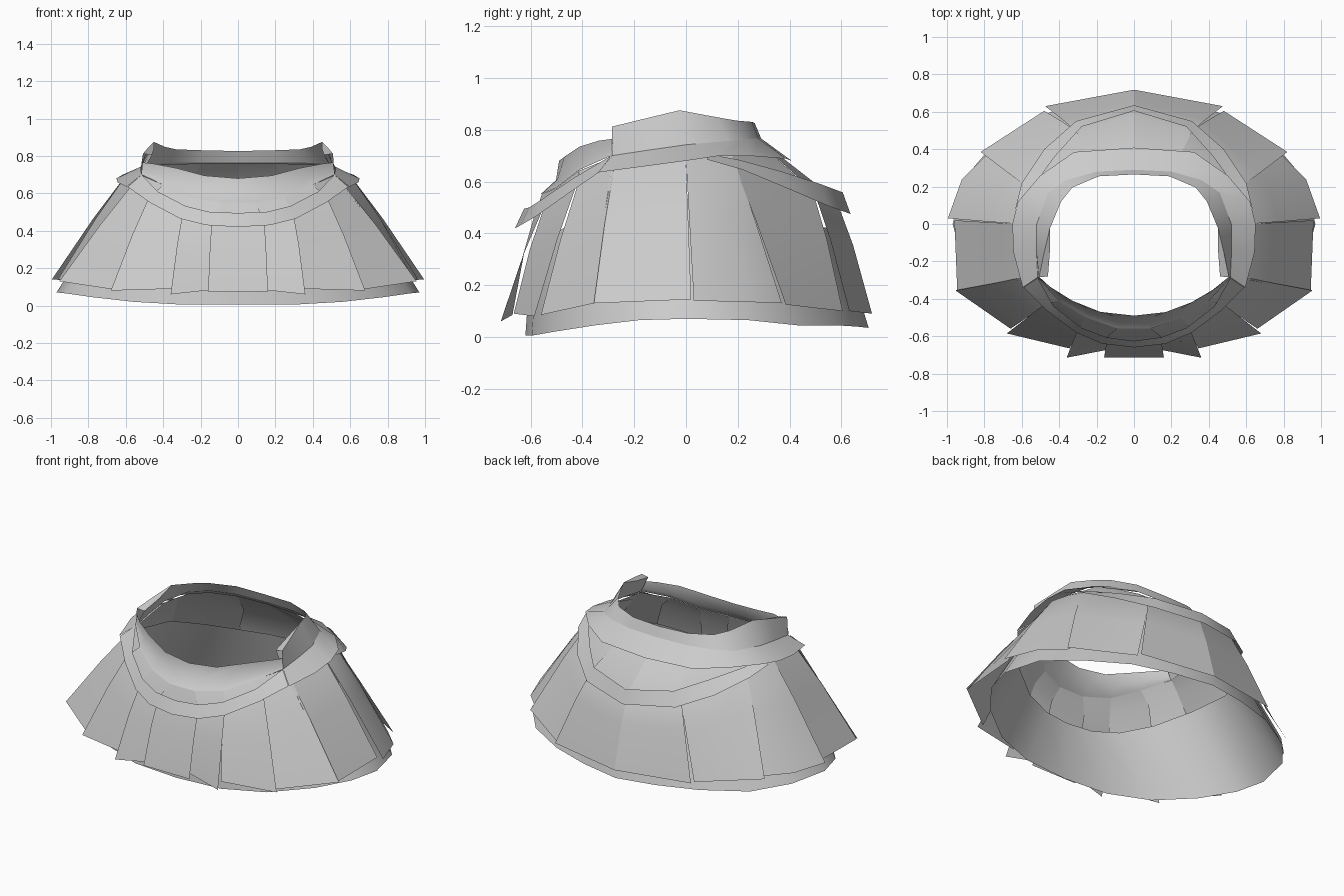
import bpy
import bmesh
from mathutils import Vector

if "Cube" in bpy.data.objects:
    bpy.data.objects.remove(bpy.data.objects["Cube"], do_unlink=True)

grey = bpy.data.materials.new("light_grey")
grey.use_nodes = True
grey.diffuse_color = (0.6, 0.6, 0.6, 1)
grey.node_tree.nodes["Principled BSDF"].inputs["Base Color"].default_value = (0.6, 0.6, 0.6, 1)


def flip(points):
    """Mirror across x and reverse, so the winding stays outward."""
    return [(-x, y, z) for x, y, z in reversed(points)]


def from_front(points):
    return flip(points[1:]) + points


def from_back(points):
    return points + flip(points[:-1])


def full_ring(points):
    return points + flip(points[1:-1]) + points[:1]


def sheet(name, rows, angle=0.7):
    """Skin a grid of rows, listed from the lower edge to the upper edge."""
    bm = bmesh.new()
    grid = [[bm.verts.new(p) for p in row] for row in rows]
    for low, up in zip(grid, grid[1:]):
        for i in range(len(low) - 1):
            bm.faces.new((low[i], low[i + 1], up[i + 1], up[i]))
    bmesh.ops.remove_doubles(bm, verts=bm.verts, dist=0.0005)
    mesh = bpy.data.meshes.new(name)
    bm.to_mesh(mesh)
    bm.free()
    mesh.materials.append(grey)
    obj = bpy.data.objects.new(name, mesh)
    bpy.context.collection.objects.link(obj)
    bpy.ops.object.select_all(action="DESELECT")
    obj.select_set(True)
    bpy.context.view_layer.objects.active = obj
    bpy.ops.object.shade_smooth_by_angle(angle=angle)


def plate(name, bottom, hip, top, bulge=0.01):
    """Long plate from hem to waist, bowed slightly outward below the hip."""
    mid = []
    for b, h in zip(bottom, hip):
        p = Vector(b).lerp(Vector(h), 0.6)
        out = Vector((p.x, p.y, 0)).normalized() * bulge
        mid.append(tuple(p + out))
    sheet(name, [bottom, mid, hip, top])


# Smooth under-skirt
skirt_low = [(0, -.62, .005), (.3, -.595, .005), (.56, -.51, .02), (.78, -.35, .045),
             (.92, -.18, .065), (.97, 0, .07), (.91, .24, .065), (.75, .43, .045),
             (.5, .58, .045), (.25, .66, .04), (0, .705, .035)]
skirt_up = [(0, -.595, .36), (.17, -.572, .36), (.335, -.525, .39), (.5, -.42, .45),
            (.63, -.235, .51), (.68, 0, .53), (.61, .2, .52), (.48, .365, .47),
            (.325, .49, .43), (.17, .55, .42), (0, .59, .41)]
sheet("under_skirt", [full_ring(skirt_low), full_ring(skirt_up)], 1.0)

# Overlapping plates: hem, hip and waist points
plate("front_plate", [(-.16, -.715, .075), (.16, -.715, .075)],
      [(-.14, -.597, .46), (.14, -.597, .46)],
      [(-.09, -.558, .552), (.09, -.558, .552)])
side_plates = [
    ("front_inner_plate", [(.13, -.67, .085), (.36, -.715, .06)],
     [(.12, -.588, .46), (.295, -.55, .5)],
     [(.085, -.556, .552), (.25, -.5, .575)]),
    ("front_outer_plate", [(.345, -.665, .09), (.68, -.585, .08)],
     [(.28, -.548, .5), (.475, -.425, .58)],
     [(.245, -.5, .575), (.4, -.41, .645)]),
    ("front_corner_plate", [(.66, -.56, .085), (.955, -.355, .13)],
     [(.462, -.422, .575), (.57, -.28, .64)],
     [(.395, -.41, .643), (.512, -.28, .695)]),
    ("side_plate", [(.945, -.355, .13), (.96, .02, .145)],
     [(.565, -.29, .635), (.61, 0, .68)],
     [(.512, -.285, .695), (.515, 0, .735)]),
    ("rear_side_plate", [(.995, .03, .14), (.92, .24, .135), (.79, .37, .13)],
     [(.612, 0, .68), (.585, .1, .68), (.55, .19, .67)],
     [(.515, 0, .735), (.49, .08, .742), (.452, .163, .75)]),
    ("rear_corner_plate", [(.82, .385, .125), (.65, .495, .112), (.48, .605, .1)],
     [(.55, .185, .67), (.42, .345, .615), (.30, .49, .56)],
     [(.452, .163, .75), (.355, .23, .757), (.197, .275, .759)]),
    ("back_plate", [(.475, .63, .1), (0, .718, .09)],
     [(.31, .495, .56), (0, .58, .53)],
     [(.2, .275, .759), (0, .286, .759)]),
]
for name, *rows in side_plates:
    plate("left_" + name, *rows)
    plate("right_" + name, *[flip(row) for row in rows])

# Hip bands dipping at front and back
sheet("front_hip_band", [
    from_front([(0, -.66, .42), (.17, -.64, .43), (.31, -.58, .465), (.47, -.46, .55),
                (.59, -.338, .634)]),
    from_front([(0, -.625, .495), (.15, -.605, .5), (.28, -.555, .532), (.43, -.44, .61),
                (.515, -.288, .7)])])
sheet("back_hip_band", [
    from_back([(.635, .08, .685), (.6, .22, .645), (.48, .4, .57), (.31, .55, .505),
               (0, .635, .475)]),
    from_back([(.58, .09, .705), (.54, .2, .685), (.42, .365, .64), (.28, .52, .59),
               (0, .605, .558)])])

# Smooth belt across the front, flaring onto the plates
sheet("front_belt", [
    from_front([(0, -.56, .552), (.09, -.558, .552), (.25, -.502, .575), (.4, -.412, .645),
                (.515, -.288, .7)]),
    from_front([(0, -.502, .605), (.1, -.497, .607), (.24, -.458, .625), (.38, -.385, .68),
                (.515, -.287, .72)]),
    from_front([(0, -.49, .68), (.18, -.47, .695), (.33, -.41, .735), (.45, -.335, .758),
                (.51, -.28, .765)])], 1.0)

# Flared flange around sides and back
collar_base = from_back([(.515, -.285, .7), (.522, -.14, .722), (.52, 0, .742),
                         (.46, .165, .757), (.36, .235, .764), (.2, .28, .766),
                         (0, .29, .766)])
sheet("waist_flange", [
    from_back([(.595, -.34, .635), (.645, -.15, .66), (.65, 0, .68), (.62, .12, .698),
               (.5, .26, .698), (.32, .385, .688), (0, .408, .68)]),
    collar_base])

# Raised collar with a peak at each side
collar_top = [(.508, -.285, .812), (.48, -.15, .845), (.45, -.025, .875),
              (.39, .12, .848), (.33, .195, .835), (.19, .255, .83), (0, .265, .826)]
sheet("waist_collar", [collar_base, from_back(collar_top)])

# Folded lip closing the front end of the collar on each side
lip = [[(.508, -.285, .812), (.48, -.15, .845), (.45, -.025, .875)],
       [(.46, -.28, .805), (.45, -.15, .835), (.448, -.025, .872)],
       [(.515, -.285, .7), (.52, -.14, .722), (.518, 0, .742)]]
sheet("left_collar_lip", lip)
sheet("right_collar_lip", [flip(row) for row in lip])
